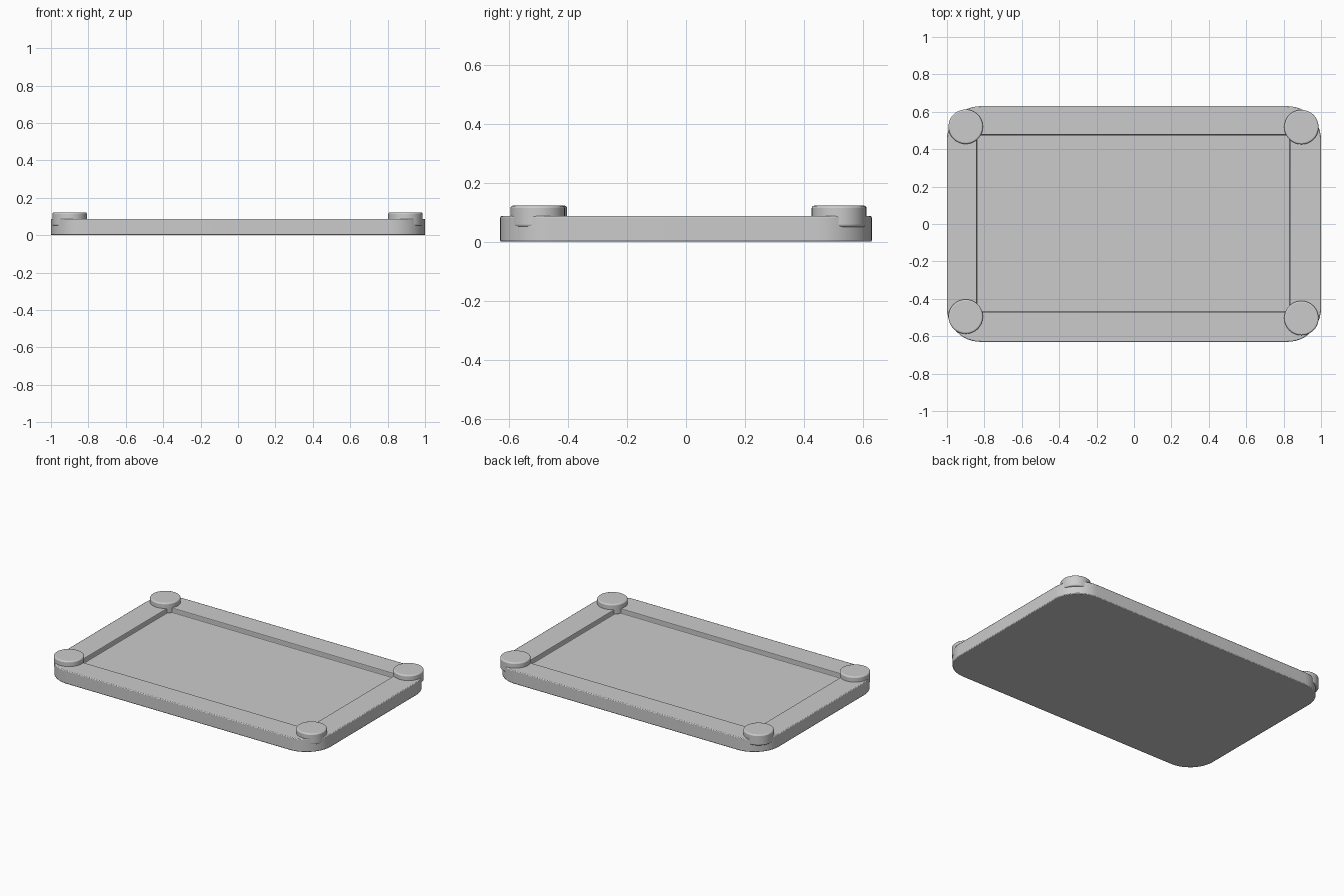
import bpy, bmesh
from math import sin, cos, pi

if "Cube" in bpy.data.objects:
    bpy.data.objects.remove(bpy.data.objects["Cube"])


def prism(name, outline, z0, z1):
    bm = bmesh.new()
    face = bm.faces.new([bm.verts.new((x, y, z0)) for x, y in outline])
    top = bmesh.ops.extrude_face_region(bm, geom=[face])["geom"]
    bmesh.ops.translate(bm, vec=(0, 0, z1 - z0),
                        verts=[v for v in top if isinstance(v, bmesh.types.BMVert)])
    bmesh.ops.recalc_face_normals(bm, faces=bm.faces)
    mesh = bpy.data.meshes.new(name)
    bm.to_mesh(mesh)
    bm.free()
    ob = bpy.data.objects.new(name, mesh)
    bpy.context.collection.objects.link(ob)
    return ob


def rounded_rect(hx, hy, r, n=12):
    pts = []
    for q, (sx, sy) in enumerate([(1, 1), (-1, 1), (-1, -1), (1, -1)]):
        for i in range(n + 1):
            a = (q + i / n) * pi / 2
            pts.append((sx * (hx - r) + r * cos(a), sy * (hy - r) + r * sin(a)))
    return pts


def bevel(ob, width, segments):
    m = ob.modifiers.new("edge_bevel", "BEVEL")
    m.width, m.segments = width, segments
    m.limit_method, m.angle_limit = "ANGLE", 0.7


def smooth(ob):
    bpy.ops.object.select_all(action="DESELECT")
    ob.select_set(True)
    bpy.context.view_layer.objects.active = ob
    bpy.ops.object.shade_smooth_by_angle(angle=0.6)


# Tray body with rounded corners and a shallow recess
FLOOR, RIM, TOP = 0.055, 0.087, 0.122
tray = prism("tray_body", rounded_rect(1.0, 0.63, 0.18), 0, RIM)
x0, x1, y0, y1 = -0.84, 0.834, -0.47, 0.476
cutter = prism("recess_cutter", [(x0, y0), (x1, y0), (x1, y1), (x0, y1)], FLOOR, 0.2)
cutter.hide_render = True
cutter.hide_set(True)
cut = tray.modifiers.new("recess", "BOOLEAN")
cut.operation, cut.object, cut.solver = "DIFFERENCE", cutter, "EXACT"

# Fine bevel on the upper edges
bevel(tray, 0.005, 2)
smooth(tray)

# Round corner pads
for name, x, y in [("front_left_pad", -0.9, -0.495), ("front_right_pad", 0.895, -0.503),
                   ("back_left_pad", -0.9, 0.52), ("back_right_pad", 0.895, 0.518)]:
    circle = [(x + 0.092 * cos(2 * pi * i / 48), y + 0.092 * sin(2 * pi * i / 48))
              for i in range(48)]
    pad = prism(name, circle, 0.05, TOP)
    bevel(pad, 0.008, 3)
    smooth(pad)
